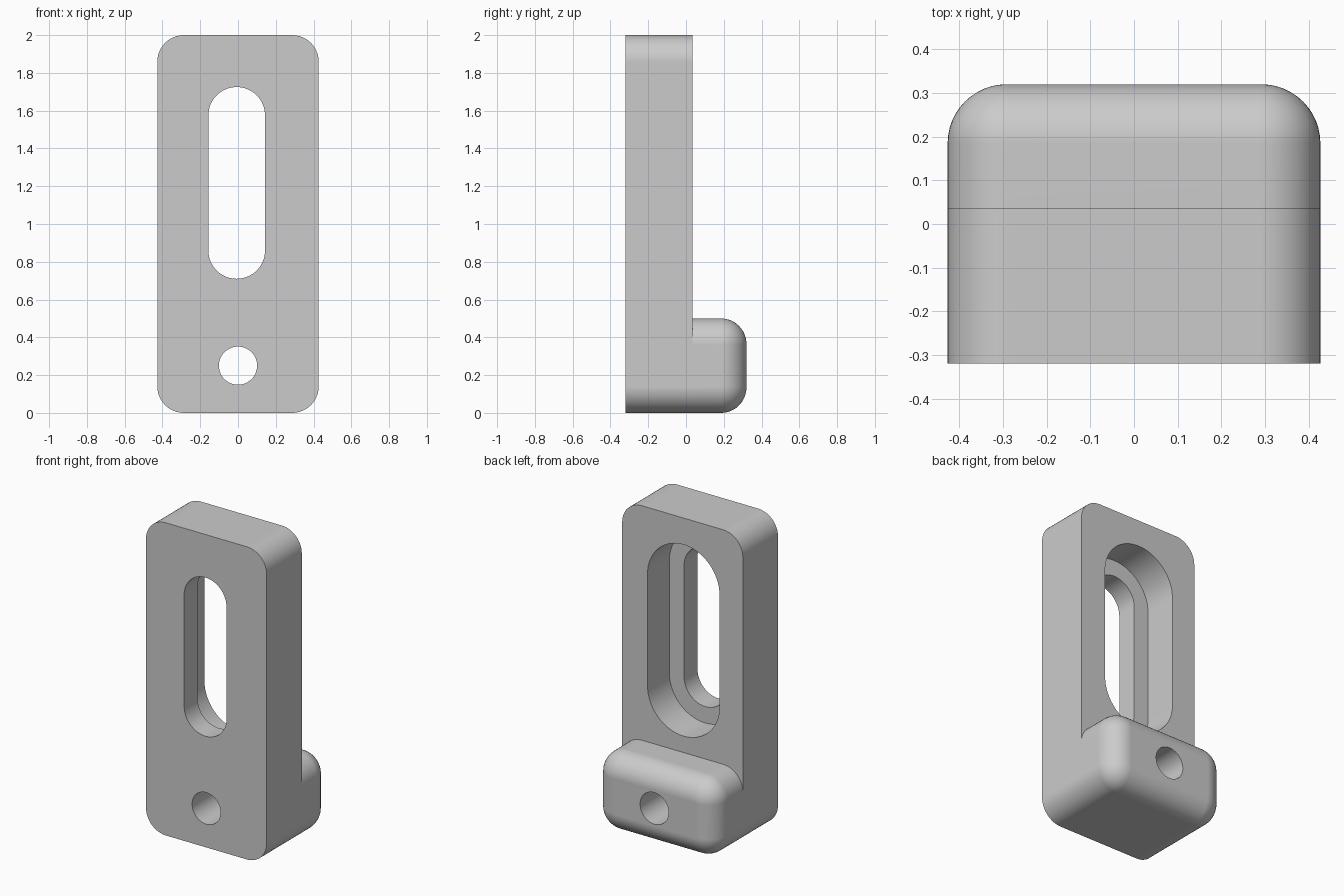
import bpy
import bmesh
from math import sin, cos, pi

cube = bpy.data.objects.get("Cube")
if cube:
    bpy.data.objects.remove(cube, do_unlink=True)

FRONT, STEP, BACK = -0.32, 0.035, 0.32
HALF_W, CORNER, FILLET = 0.427, 0.14, 0.135

grey = bpy.data.materials.new("plain grey")
grey.use_nodes = True
grey.diffuse_color = (0.6, 0.6, 0.6, 1)
grey.node_tree.nodes["Principled BSDF"].inputs["Base Color"].default_value = (0.6, 0.6, 0.6, 1)


def outline(half_w, z0, z1, r, steps, cx=0.0):
    """Rounded rectangle in the x-z plane."""
    pts = []
    centres = [(half_w - r, z1 - r), (r - half_w, z1 - r),
               (r - half_w, z0 + r), (half_w - r, z0 + r)]
    for q, (x, z) in enumerate(centres):
        for i in range(steps + 1):
            a = (q + i / steps) * pi / 2
            pts.append((cx + x + r * cos(a), z + r * sin(a)))
    return pts


def loft(name, sections):
    """Closed solid through (y, outline) sections."""
    bm = bmesh.new()
    rings = [[bm.verts.new((x, y, z)) for x, z in pts] for y, pts in sections]
    for a, b in zip(rings, rings[1:]):
        for i in range(len(a)):
            j = (i + 1) % len(a)
            bm.faces.new((a[i], a[j], b[j], b[i]))
    bm.faces.new(rings[0])
    bm.faces.new(rings[-1])
    bmesh.ops.remove_doubles(bm, verts=bm.verts, dist=1e-5)
    bmesh.ops.recalc_face_normals(bm, faces=bm.faces)
    mesh = bpy.data.meshes.new(name)
    bm.to_mesh(mesh)
    bm.free()
    mesh.materials.append(grey)
    obj = bpy.data.objects.new(name, mesh)
    bpy.context.collection.objects.link(obj)
    return obj


def combine(target, tool, operation):
    mod = target.modifiers.new(tool.name, 'BOOLEAN')
    mod.operation, mod.solver, mod.object = operation, 'EXACT', tool
    bpy.context.view_layer.objects.active = target
    bpy.ops.object.modifier_apply(modifier=mod.name)
    bpy.data.objects.remove(tool, do_unlink=True)


# Upright plate with rounded corners
plate_shape = outline(HALF_W, 0, 2, CORNER, 12)
bracket = loft("slotted_bracket", [(FRONT, plate_shape), (STEP, plate_shape)])

# Foot block with a rounded back rim
sections = [(STEP, outline(HALF_W, 0, 0.5, CORNER, 12))]
for i in range(13):
    a = i / 12 * pi / 2
    inset = FILLET * (1 - cos(a))
    sections.append((BACK - FILLET + FILLET * sin(a),
                     outline(HALF_W - inset, inset, 0.5 - inset, CORNER - inset, 12)))
combine(bracket, loft("foot_block", sections), 'UNION')

# Through slot, wider recess behind it, and round bolt hole
cuts = [("slot_cutter", 0.15, 0.86, 1.575, -0.007, -1),
        ("recess_cutter", 0.255, 0.86, 1.575, -0.007, -0.185),
        ("hole_cutter", 0.101, 0.25, 0.25, 0, -1)]
for name, r, low, high, cx, start in cuts:
    shape = outline(r, low - r, high + r, r, 16, cx)
    combine(bracket, loft(name, [(start, shape), (1, shape)]), 'DIFFERENCE')

# Smooth rounds, crisp edges
bpy.ops.object.select_all(action='DESELECT')
bracket.select_set(True)
bpy.context.view_layer.objects.active = bracket
bpy.ops.object.shade_smooth_by_angle(angle=pi / 6)
weighted = bracket.modifiers.new("even_shading", 'WEIGHTED_NORMAL')
weighted.keep_sharp = True
